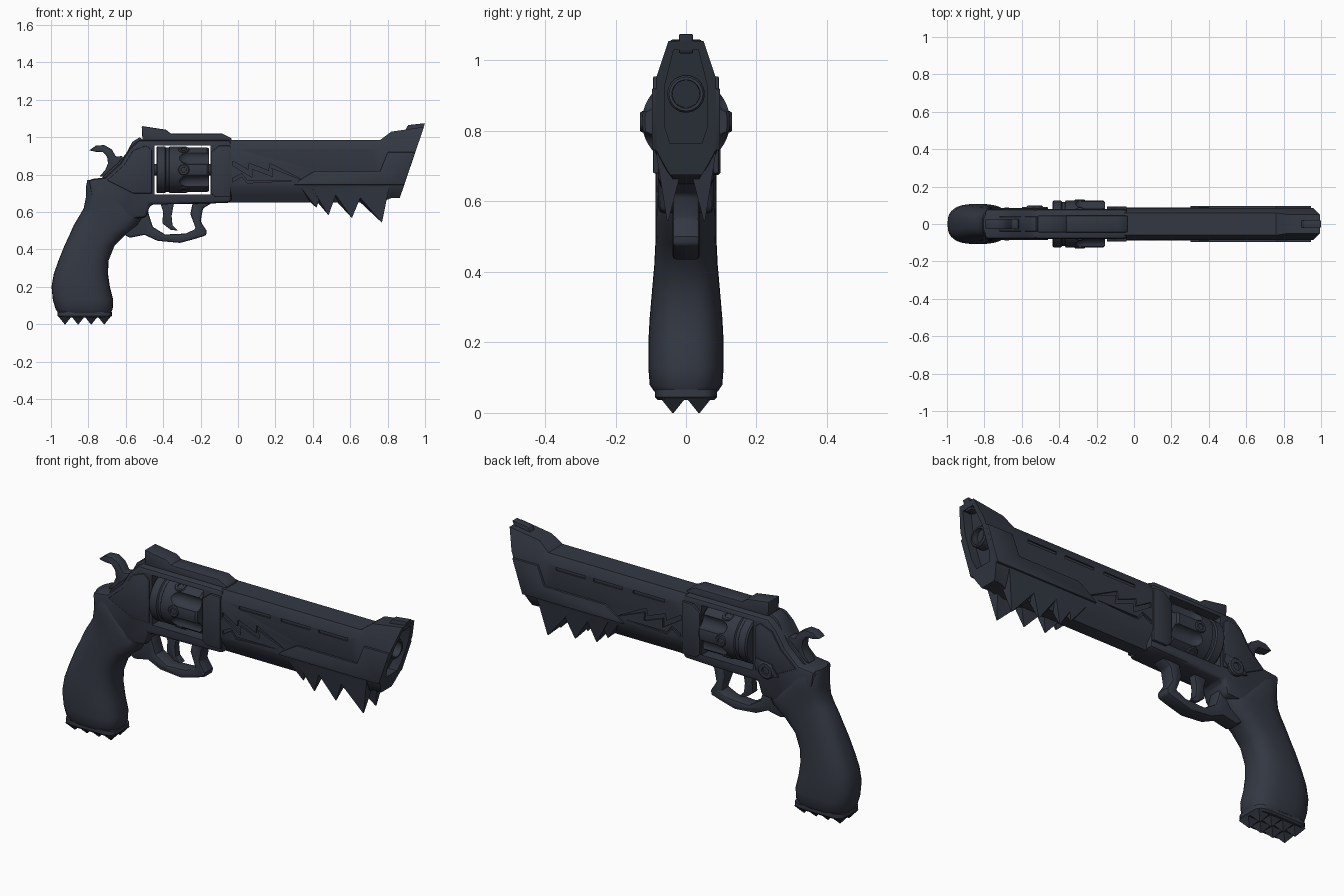
import bpy, bmesh
from math import sin, cos, pi, copysign
from mathutils import Matrix

if "Cube" in bpy.data.objects:
    bpy.data.objects.remove(bpy.data.objects["Cube"], do_unlink=True)

steel = bpy.data.materials.new("dark_blue_steel")
steel.use_nodes = True
COLOUR = (0.033, 0.039, 0.055, 1)
steel.diffuse_color = COLOUR
steel.node_tree.nodes["Principled BSDF"].inputs["Base Color"].default_value = COLOUR
parts = []


def bake(ob):
    """Replace the mesh by its modified version."""
    bpy.context.view_layer.update()
    dg = bpy.context.evaluated_depsgraph_get()
    mesh = bpy.data.meshes.new_from_object(ob.evaluated_get(dg))
    ob.modifiers.clear()
    ob.data = mesh


def loft(name, rings, bevel=0.0):
    """Skin equal-length rings of points and cap both ends."""
    bm = bmesh.new()
    rows = [[bm.verts.new(p) for p in ring] for ring in rings]
    n = len(rows[0])
    for a, b in zip(rows, rows[1:]):
        for i in range(n):
            j = (i + 1) % n
            bm.faces.new((a[i], a[j], b[j], b[i]))
    bm.faces.new(rows[0][::-1])
    bm.faces.new(rows[-1])
    bmesh.ops.recalc_face_normals(bm, faces=bm.faces)
    mesh = bpy.data.meshes.new(name)
    bm.to_mesh(mesh)
    bm.free()
    mesh.materials.append(steel)
    ob = bpy.data.objects.new(name, mesh)
    bpy.context.collection.objects.link(ob)
    if bevel:
        mod = ob.modifiers.new("bevel", "BEVEL")
        mod.width, mod.segments = bevel, 2
        mod.limit_method, mod.angle_limit = "ANGLE", 0.7
        bake(ob)
    parts.append(ob)
    return ob


def prism(name, outline, half, y=0.0, bevel=0.0):
    """Side outline (x, z) given a thickness across y."""
    return loft(name, [[(x, y + s * half, z) for x, z in outline] for s in (-1, 1)], bevel)


def box(x0, x1, z0, z1):
    return [(x0, z0), (x1, z0), (x1, z1), (x0, z1)]


def lathe(name, profile, y, z, n=32):
    """Turn (x, radius) pairs about an axis along x."""
    return loft(name, [[(x, y + r * cos(2 * pi * i / n), z + r * sin(2 * pi * i / n))
                        for i in range(n)] for x, r in profile])


def cut(ob, cutter):
    mod = ob.modifiers.new("cut", "BOOLEAN")
    mod.operation, mod.solver, mod.object = "DIFFERENCE", "EXACT", cutter
    bake(ob)
    parts.remove(cutter)
    bpy.data.objects.remove(cutter, do_unlink=True)


def mirrored(half):
    return half + [(-y, z) for y, z in reversed(half)]


def slant(z, offset=0.0):
    """Muzzle plane."""
    return 0.865 + 0.34 * (z - 0.675) + offset


# Barrel shroud flaring into a slanted muzzle
body = mirrored([(.06, .985), (.085, .94), (.088, .74), (.06, .69), (.035, .65)])
neck = mirrored([(.05, 1.03), (.085, .95), (.088, .75), (.06, .70), (.04, .675)])
mouth = mirrored([(.05, 1.055), (.085, .95), (.087, .75), (.06, .70), (.045, .675)])
barrel = loft("barrel", [[(-.05, y, z) for y, z in body], [(.76, y, z) for y, z in body],
                         [(.82, y, z) for y, z in neck], [(slant(z), y, z) for y, z in mouth]])
recess = mirrored([(.035, 1.03), (.06, .93), (.06, .81), (.045, .765)])
cut(barrel, loft("recess_cutter", [[(slant(z, d), y, z) for y, z in recess] for d in (-.05, .1)]))

# Slots and jagged grooves along both barrel sides
crack = [(-.03, .875), (.055, .825), (.06, .86), (.165, .82), (.17, .86), (.36, .765),
         (.18, .835), (.185, .79), (.075, .83), (.075, .785), (-.03, .85)]
thorn = [(-.03, .76), (.02, .79), (.05, .755), (.3, .768), (.05, .768), (.02, .805), (-.03, .78)]
panel = [(.30, .745), (.32, .765), (.41, .82), (.76, .82), (.8, .92), (.948, .92), (.889, .745)]
for side, label in ((-1, "right"), (1, "left")):
    for shape in (crack, thorn, box(.065, .25, .917, .933),
                  box(.31, .48, .917, .933), box(.53, .70, .917, .933)):
        cut(barrel, prism("groove_cutter", shape, .012, side * .09))
    prism(label + "_muzzle_panel", panel, .008, side * .089, .003)

    # Swept teeth under the barrel
    for k, (x0, x1, tx, tz) in enumerate([(.29, .46, .42, .625), (.35, .54, .485, .585),
                                          (.45, .68, .61, .57), (.56, .81, .77, .545)]):
        base = [(x0, .0, .74), (x1, .0, .74), (x1, .085, .74), (x0 + .04, .085, .74)]
        tip = [(tx - .003, .05, tz), (tx, .05, tz), (tx, .054, tz), (tx - .003, .054, tz)]
        loft(f"{label}_tooth_{k + 1}", [[(x, side * y, z) for x, y, z in r] for r in (base, tip)])

    # Collar plate in front of the cylinder window
    prism(label + "_collar", [(-.145, .70), (-.145, .92), (-.10, .955), (-.04, .955),
                              (-.04, .68), (-.12, .68)], .008, side * .085, .003)

lathe("muzzle_tube", [(.85, .053), (.92, .053), (.927, .048), (.927, .04), (.87, .038)], 0, .905)
prism("front_sight", [(.89, 1.03), (.91, 1.065), (1.0, 1.075), (.98, 1.02)], .02, 0, .003)

# Frame with the cylinder window
frame = prism("frame", [(-.80, .775), (-.71, .785), (-.63, .86), (-.58, .94), (-.53, .985),
                        (-.035, .985), (-.035, .65), (-.17, .645), (-.47, .64), (-.49, .57),
                        (-.62, .56), (-.78, .64)], .08, 0, .02)
cut(frame, prism("window_cutter", box(-.447, -.147, .695, .957), .2))
prism("top_strap", [(-.51, .97), (-.515, 1.06), (-.385, 1.04), (-.36, 1.02), (-.085, 1.02),
                    (-.035, .995), (-.035, .97)], .045, 0, .006)
prism("recoil_ridge", [(-.73, .78), (-.69, .82), (-.645, .86), (-.60, .91), (-.565, .975),
                       (-.525, 1.0), (-.48, .96), (-.55, .80)], .04, 0, .006)
for side, label in ((-1, "right"), (1, "left")):
    prism(label + "_recoil_shield", [(-.70, .77), (-.61, .85), (-.56, .93), (-.49, .955),
                                     (-.46, .93), (-.46, .70), (-.56, .70)],
          .006, side * .08, .004)

# Cylinder with flutes and bosses
cylinder = lathe("cylinder", [(-.45, .03), (-.437, .03), (-.437, .118), (-.43, .125),
                              (-.39, .125), (-.385, .118), (-.37, .118), (-.365, .125),
                              (-.165, .125), (-.155, .117), (-.155, .03), (-.14, .03)], 0, .826, 48)
for k in range(6):
    a = pi / 6 + k * pi / 3
    cut(cylinder, lathe("flute_cutter", [(-.32, .006), (-.30, .03), (-.27, .04), (-.1, .04)],
                        .138 * cos(a), .826 + .138 * sin(a), 20))
    boss = lathe(f"cylinder_boss_{k + 1}", [(.10, .03), (.125, .03), (.13, .026), (.13, .015),
                                            (.122, .013)], 0, 0, 20)
    boss.data.transform(Matrix.Translation((-.29, 0, .826)) @ Matrix.Rotation(k * pi / 3, 4, "X")
                        @ Matrix.Rotation(pi / 2, 4, "Z"))

# Cylinder latch on the left side
latch = lathe("latch_button", [(.07, .045), (.092, .045), (.098, .038), (.098, .02), (.09, .018)], 0, 0, 24)
latch.data.transform(Matrix.Translation((-.53, 0, .72)) @ Matrix.Rotation(pi / 2, 4, "Z"))
prism("latch_wing", [(-.60, .70), (-.56, .76), (-.47, .77), (-.46, .73), (-.51, .68)],
      .006, .085, .003)

# Hammer, trigger and guard
prism("hammer", [(-.795, .93), (-.76, .955), (-.715, .958), (-.675, .935), (-.652, .895),
                 (-.62, .90), (-.60, .86), (-.66, .79), (-.74, .79), (-.71, .825), (-.695, .86),
                 (-.70, .895), (-.72, .92), (-.76, .922)], .028, 0, .005)
prism("trigger", [(-.42, .66), (-.40, .60), (-.405, .54), (-.36, .505), (-.32, .50), (-.35, .53),
                  (-.355, .58), (-.34, .66)], .02, 0, .005)
prism("trigger_guard", [(-.64, .50), (-.58, .462), (-.50, .478), (-.43, .446), (-.31, .435),
                        (-.235, .455), (-.17, .475), (-.168, .50), (-.20, .55), (-.187, .62),
                        (-.12, .66), (-.24, .66), (-.255, .59), (-.225, .51), (-.28, .485),
                        (-.39, .48), (-.455, .52), (-.475, .58), (-.49, .65), (-.58, .65)],
      .038, 0, .01)


# Grip lofted from rounded cross-sections
def section(z, back, front, half, n=32, power=.75):
    mid, reach = (back + front) / 2, (front - back) / 2
    ring = []
    for i in range(n):
        c, s = cos(2 * pi * i / n), sin(2 * pi * i / n)
        ring.append((mid + reach * copysign(abs(c) ** power, c),
                     half * copysign(abs(s) ** power, s), z))
    return ring


loft("grip", [section(*row) for row in [
    (.06, -.96, -.68, .09), (.08, -.975, -.67, .103), (.13, -.99, -.667, .107),
    (.20, -.997, -.685, .107), (.27, -.985, -.695, .103), (.34, -.96, -.692, .097),
    (.42, -.928, -.66, .09), (.48, -.90, -.60, .087), (.53, -.878, -.53, .086),
    (.58, -.848, -.50, .087), (.62, -.825, -.55, .087), (.68, -.813, -.63, .086),
    (.74, -.812, -.67, .08), (.772, -.805, -.69, .065)]])

# Butt plate with pyramid studs
loft("butt_plate", [section(.036, -.955, -.685, .08, power=.4),
                    section(.045, -.965, -.675, .088, power=.4),
                    section(.066, -.965, -.675, .088, power=.4)])
for i in range(4):
    for j, y in enumerate((-.037, .037)):
        x = -.925 + .07 * i
        rings = [[(x + r * u, y + r * v, z) for u, v in ((-1, -1), (1, -1), (1, 1), (-1, 1))]
                 for r, z in ((.034, .04), (.002, 0))]
        loft(f"butt_stud_{i + 1}_{j + 1}", rings)

# Smooth shading with sharp edges kept
bpy.ops.object.select_all(action="DESELECT")
for ob in parts:
    ob.select_set(True)
bpy.context.view_layer.objects.active = barrel
bpy.ops.object.shade_smooth_by_angle(angle=.6)
